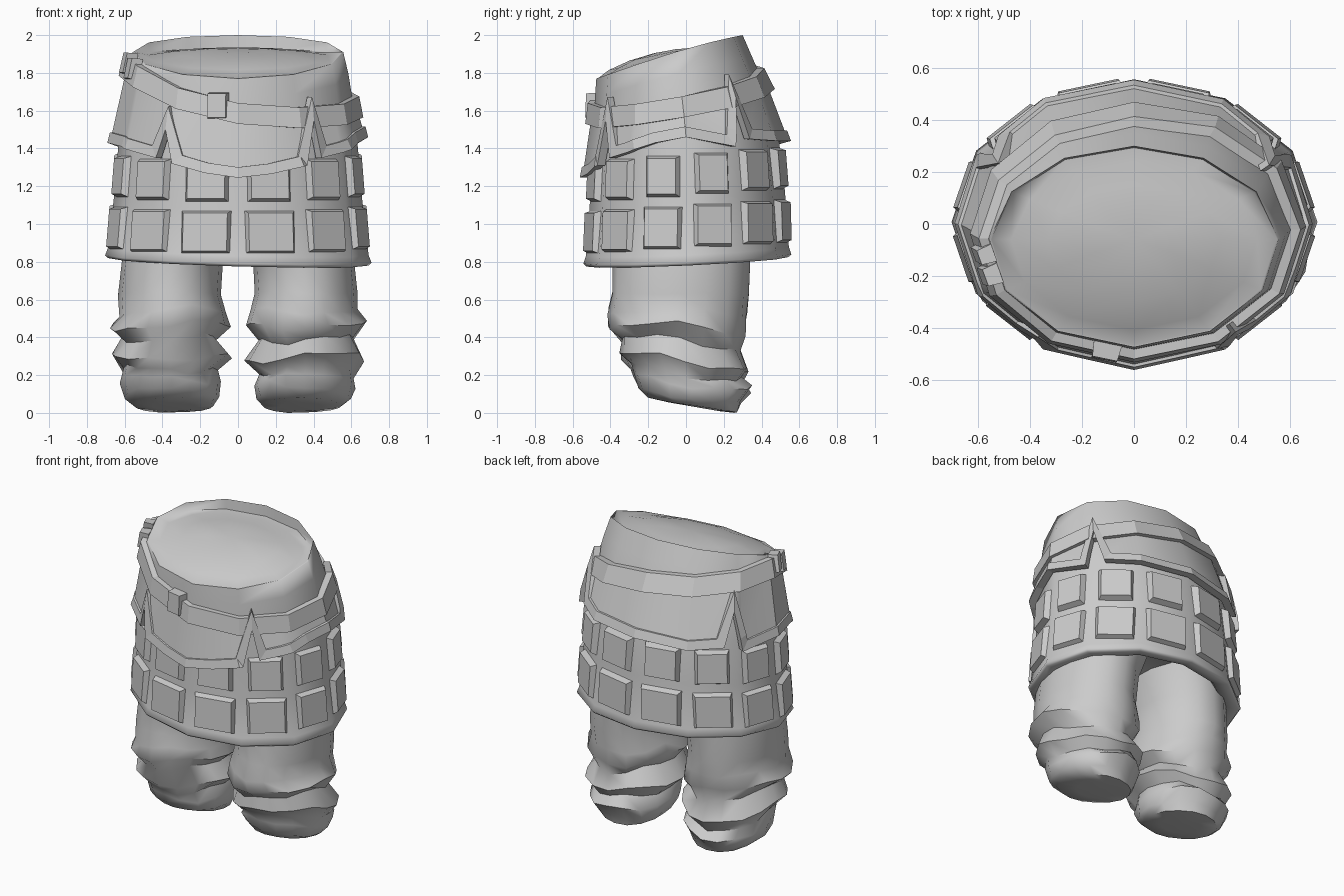
import bpy, bmesh, math
from mathutils import Vector

if "Cube" in bpy.data.objects:
    bpy.data.objects.remove(bpy.data.objects["Cube"])

mat = bpy.data.materials.new("plain grey")
mat.diffuse_color = (0.6, 0.6, 0.6, 1)
mat.use_nodes = True
mat.node_tree.nodes["Principled BSDF"].inputs["Base Color"].default_value = mat.diffuse_color

# Body outline by height: z, half width, front y, back y
OUTLINE = [(0.76, .69, -.525, .54), (1.1, .66, -.51, .53), (1.4, .635, -.495, .505), (1.6, .615, -.485, .46),
           (1.75, .595, -.478, .415), (1.85, .572, -.462, .365), (2.0, .535, -.45, .30)]
SIDES = 12


def lerp_table(table, k):
    for a, b in zip(table, table[1:]):
        if k <= b[0]:
            break
    f = max(0, min(1, (k - a[0]) / (b[0] - a[0])))
    return [p + (q - p) * f for p, q in zip(a[1:], b[1:])]


def P(t, z, off=0.0, scale=1.0):
    """Point on the faceted body: t in degrees, 0 front, 90 right, 180 back."""
    rx, yf, yb = lerp_table(OUTLINE, z)
    cy, ry, step = (yf + yb) / 2, (yb - yf) / 2, 360 / SIDES
    k = math.floor(t / step)
    f = t / step - k
    a, b = math.radians(k * step), math.radians((k + 1) * step)
    s = math.sin(a) * (1 - f) + math.sin(b) * f
    c = math.cos(a) * (1 - f) + math.cos(b) * f
    return Vector(((rx + off) * scale * s, cy - (ry + off) * scale * c, z))


def finish(name, bm, smooth=None):
    bmesh.ops.recalc_face_normals(bm, faces=bm.faces)
    me = bpy.data.meshes.new(name)
    bm.to_mesh(me)
    bm.free()
    me.materials.append(mat)
    ob = bpy.data.objects.new(name, me)
    bpy.context.collection.objects.link(ob)
    if smooth:
        bpy.ops.object.select_all(action='DESELECT')
        ob.select_set(True)
        bpy.context.view_layer.objects.active = ob
        bpy.ops.object.shade_smooth_by_angle(angle=math.radians(smooth))
    return ob


def skin(bm, rings, caps=False, wrap=False):
    vs = [[bm.verts.new(p) for p in r] for r in rings]
    n = len(vs[0])
    pairs = list(zip(vs, vs[1:])) + ([(vs[-1], vs[0])] if wrap else [])
    for a, b in pairs:
        for i in range(n):
            j = (i + 1) % n
            bm.faces.new((a[i], a[j], b[j], b[i]))
    if caps:
        for r in (vs[0], vs[-1]):
            c = bm.verts.new(sum((v.co for v in r), Vector()) / n)
            for i in range(n):
                bm.faces.new((r[i], r[(i + 1) % n], c))


def refine(path):
    """Close a (degrees, z) path round the body, adding points on the body corners."""
    out, pts, step = [], path + [(path[0][0] + 360, path[0][1])], 360 / SIDES
    for (t0, z0), (t1, z1) in zip(pts, pts[1:]):
        out.append((t0, z0))
        for k in range(SIDES + 1):
            t = k * step
            if t0 + 1 < t < t1 - 1:
                out.append((t, z0 + (z1 - z0) * (t - t0) / (t1 - t0)))
    return out


def band(name, low, high, o_in, o_out):
    bm = bmesh.new()
    skin(bm, [[P(t, z, o) for t, z in path] for path, o in
              ((low, o_in), (low, o_out), (high, o_out - .008), (high, o_in))], wrap=True)
    return finish(name, bm)


def plate(bm, t, z, hw, hh, base, top, taper):
    """Bevelled block standing on the body surface."""
    p = P(t, z)
    a = (P(t + 1, z) - P(t - 1, z)).normalized()
    b = (P(t, z + .02) - P(t, z - .02)).normalized()
    n = a.cross(b).normalized()
    rings = []
    for w, k in ((base, 0), (top, taper)):
        rings.append([p + a * u * (hw - k) + b * v * (hh - k) + n * w
                      for u, v in ((-1, -1), (1, -1), (1, 1), (-1, 1))])
    skin(bm, rings, caps=True)


# Body: recessed underside, skirt hem, waist, rim and sunken domed top
ANG = [i * 360 / SIDES for i in range(SIDES)]


def cs(t):
    return math.cos(math.radians(t))


def hem(t):
    return .80 - .025 * cs(t) - .02 * math.sin(math.radians(t))


def rim(t):
    return 1.91 - .115 * cs(t) - .025 * cs(t) ** 2


rings = [[P(t, hem(t) + .17, 0, .7) for t in ANG], [P(t, hem(t) + .02, 0, .86) for t in ANG],
         [P(t, hem(t), .005) for t in ANG], [P(t, hem(t) + .015, .02) for t in ANG],
         [P(t, hem(t) + .055, .008) for t in ANG]]
for f in (.3, .55, .75, .9, 1):
    rings.append([P(t, hem(t) + (rim(t) - hem(t)) * f) for t in ANG])
for scale, tilt, mid in ((.985, None, 0), (.85, .08, 1.895), (.6, .05, 1.915), (.3, .02, 1.925)):
    ring = []
    for t in ANG:
        v = P(t, rim(t), 0, scale)
        v.z = rim(t) - .07 * max(0, -cs(t)) ** .5 if tilt is None else mid - tilt * cs(t) * (1 if cs(t) > 0 else .4)
        ring.append(v)
    rings.append(ring)
bm = bmesh.new()
skin(bm, rings, caps=True)
finish("skirt_body", bm, 80)

# Belt, slung low on the right and high on the left
BELT = [(0, 1.585), (20, 1.565), (38, 1.56), (60, 1.58), (90, 1.62), (115, 1.66), (140, 1.71), (180, 1.77),
        (220, 1.80), (250, 1.83), (270, 1.84), (285, 1.82), (300, 1.78), (320, 1.70), (340, 1.63)]
closed_belt = BELT + [(360, 1.585)]
mid = [(t, lerp_table(closed_belt, t)[0]) for t in ANG]
band("belt", [(t, z - .055) for t, z in mid], [(t, z + .055) for t, z in mid], -.02, .045)
bm = bmesh.new()
plate(bm, -10, 1.625, .055, .07, 0, .06, .006)
plate(bm, 278, 1.845, .035, .06, 0, .06, .006)
plate(bm, 290, 1.815, .04, .06, 0, .06, .006)
finish("belt_buckles", bm)

# Overlapping flaps with four pointed notches
EDGE = refine([(0, 1.245), (15, 1.265), (32, 1.31), (37.5, 1.55), (41, 1.35), (55, 1.38), (72, 1.43), (90, 1.46),
               (118, 1.41), (124, 1.67), (129, 1.45), (150, 1.44), (180, 1.44), (210, 1.42), (231, 1.43),
               (236, 1.65), (242, 1.40), (270, 1.43), (295, 1.41), (320, 1.35), (325, 1.5), (330, 1.32), (345, 1.27)])
N = len(EDGE)
inner = []
for i in range(N):
    pts = []
    for k in (i - 1, i, i + 1):
        t, z = EDGE[k % N]
        pts.append(Vector((math.radians(t + 360 * (k // N)) * .6, z)))
    n1, n2 = [Vector((-(q - p).y, (q - p).x)).normalized() for p, q in zip(pts, pts[1:])]
    m = (n1 + n2).normalized()
    q = pts[1] + m * .055 / max(m.dot(n1), .45)
    inner.append((math.degrees(q.x / .6), q.y))
band("flap_trim", EDGE, inner, .01, .06)
bm = bmesh.new()
tops = [max(z + .03, lerp_table(closed_belt, t)[0]) for t, z in EDGE]
skin(bm, [[P(t, z + .01, .045) for t, z in EDGE], [P(t, h, .012) for (t, z), h in zip(EDGE, tops)]])
finish("flaps", bm, 35)

# Two rows of armour plates, one on each facet
for name, z0, half, fill, lean in (("lower_plates", .985, .118, .80, .03), ("upper_plates", 1.26, .112, .72, .035)):
    bm = bmesh.new()
    for i in range(SIDES):
        t = 15 + 30 * i
        z = z0 - lean * cs(t)
        facet = (P(t + 15, z) - P(t - 15, z)).length
        plate(bm, t, z, facet / 2 * fill, half, -.01, .036, .018)
    finish(name, bm)

# Baggy trouser legs: z, inner x, outer x, front y, back y, fold strength
LEG = [(1.0, .0, .60, -.39, .36, 0), (.80, .08, .615, -.39, .34, 0), (.63, .09, .635, -.39, .33, .3),
       (.53, .065, .63, -.41, .325, .8), (.45, .04, .68, -.405, .315, 1), (.375, .11, .61, -.345, .28, 1),
       (.275, .035, .67, -.345, .33, 1), (.21, .11, .61, -.29, .295, 1), (.155, .085, .62, -.28, .345, .8),
       (.085, .10, .60, -.25, .29, .5), (.04, .13, .55, -.20, .27, .1), (.032, .22, .45, -.09, .18, 0)]
for name, side, phase in (("left_leg", -1, 0.4), ("right_leg", 1, 2.1)):
    rings = []
    for k, (z, xi, xo, yf, yb, fold) in enumerate(LEG):
        ring = []
        for i in range(16):
            a = i * math.tau / 16
            r = 1 + fold * (.018 * math.sin(3 * a + phase + 1.9 * k) + .01 * math.sin(5 * a + 2.3 * k))
            dz = fold * (.026 * math.sin(2 * a + phase + .7 * k) + .012 * math.sin(5 * a + phase + k))
            lift = .045 * max(0, 1 - z / .8) * math.cos(a) * (min(1, (yb - yf) / .5) if z < .1 else 1)
            ring.append(Vector((side * ((xi + xo) / 2 + (xo - xi) / 2 * r * math.sin(a)),
                                (yf + yb) / 2 - (yb - yf) / 2 * r * math.cos(a), max(0, z + dz + lift))))
        rings.append(ring)
    bm = bmesh.new()
    skin(bm, rings, caps=True)
    finish(name, bm, 48)
